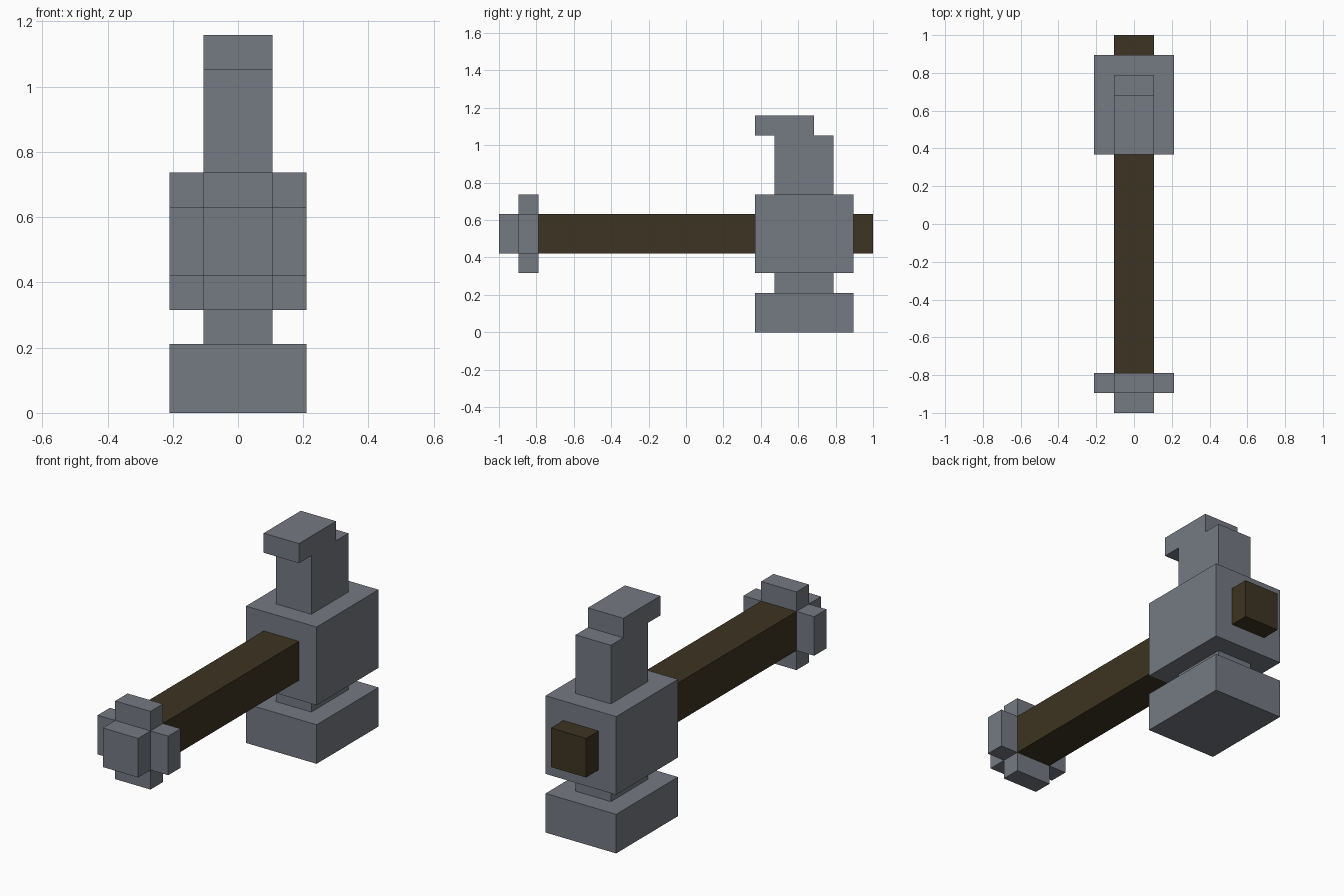
import bpy
import bmesh
from mathutils import Vector

if "Cube" in bpy.data.objects:
    bpy.data.objects.remove(bpy.data.objects["Cube"])

U = 2 / 19  # one block of the blocky grid


def material(name, rgb):
    m = bpy.data.materials.new(name)
    m.diffuse_color = (*rgb, 1)
    m.use_nodes = True
    m.node_tree.nodes["Principled BSDF"].inputs["Base Color"].default_value = m.diffuse_color
    return m


STEEL = material("grey_steel", (0.176, 0.192, 0.223))
WOOD = material("dark_wood", (0.047, 0.034, 0.016))


def prism(name, outline, axis, start, end, mat):
    """Extrude an outline, given in blocks, along x (outline y, z) or y (outline x, z)."""
    bm = bmesh.new()
    if axis == "x":
        pts = [(start, a, b) for a, b in outline]
        shift = Vector((end - start, 0, 0))
    else:
        pts = [(a, start, b) for a, b in outline]
        shift = Vector((0, end - start, 0))
    face = bm.faces.new([bm.verts.new(Vector(p) * U) for p in pts])
    ext = bmesh.ops.extrude_face_region(bm, geom=[face], use_keep_orig=True)
    moved = [g for g in ext["geom"] if isinstance(g, bmesh.types.BMVert)]
    bmesh.ops.translate(bm, verts=moved, vec=shift * U)
    bmesh.ops.recalc_face_normals(bm, faces=bm.faces)
    mesh = bpy.data.meshes.new(name)
    bm.to_mesh(mesh)
    bm.free()
    mesh.materials.append(mat)
    obj = bpy.data.objects.new(name, mesh)
    bpy.context.collection.objects.link(obj)
    return obj


def box(name, half_width, y0, y1, z0, z1, mat):
    outline = [(y0, z0), (y1, z0), (y1, z1), (y0, z1)]
    return prism(name, outline, "x", -half_width, half_width, mat)


# Handle running through the head
box("handle", 1, -7.5, 9.5, 4, 6, WOOD)

# Hammer head: striking block, neck and central block
box("striking_block", 2, 3.5, 8.5, 0, 2, STEEL)
box("neck", 1, 4.5, 7.5, 2, 3, STEEL)
box("head_block", 2, 3.5, 8.5, 3, 7, STEEL)

# Hooked claw on top of the head
claw = [(4.5, 7), (7.5, 7), (7.5, 10), (6.5, 10), (6.5, 11),
        (3.5, 11), (3.5, 10), (4.5, 10)]
prism("claw", claw, "x", -1, 1, STEEL)

# Cross-shaped pommel collar and end cap
cross = [(-1, 3), (1, 3), (1, 4), (2, 4), (2, 6), (1, 6),
         (1, 7), (-1, 7), (-1, 6), (-2, 6), (-2, 4), (-1, 4)]
prism("pommel_collar", cross, "y", -8.5, -7.5, STEEL)
box("pommel_cap", 1, -9.5, -8.5, 4, 6, STEEL)
